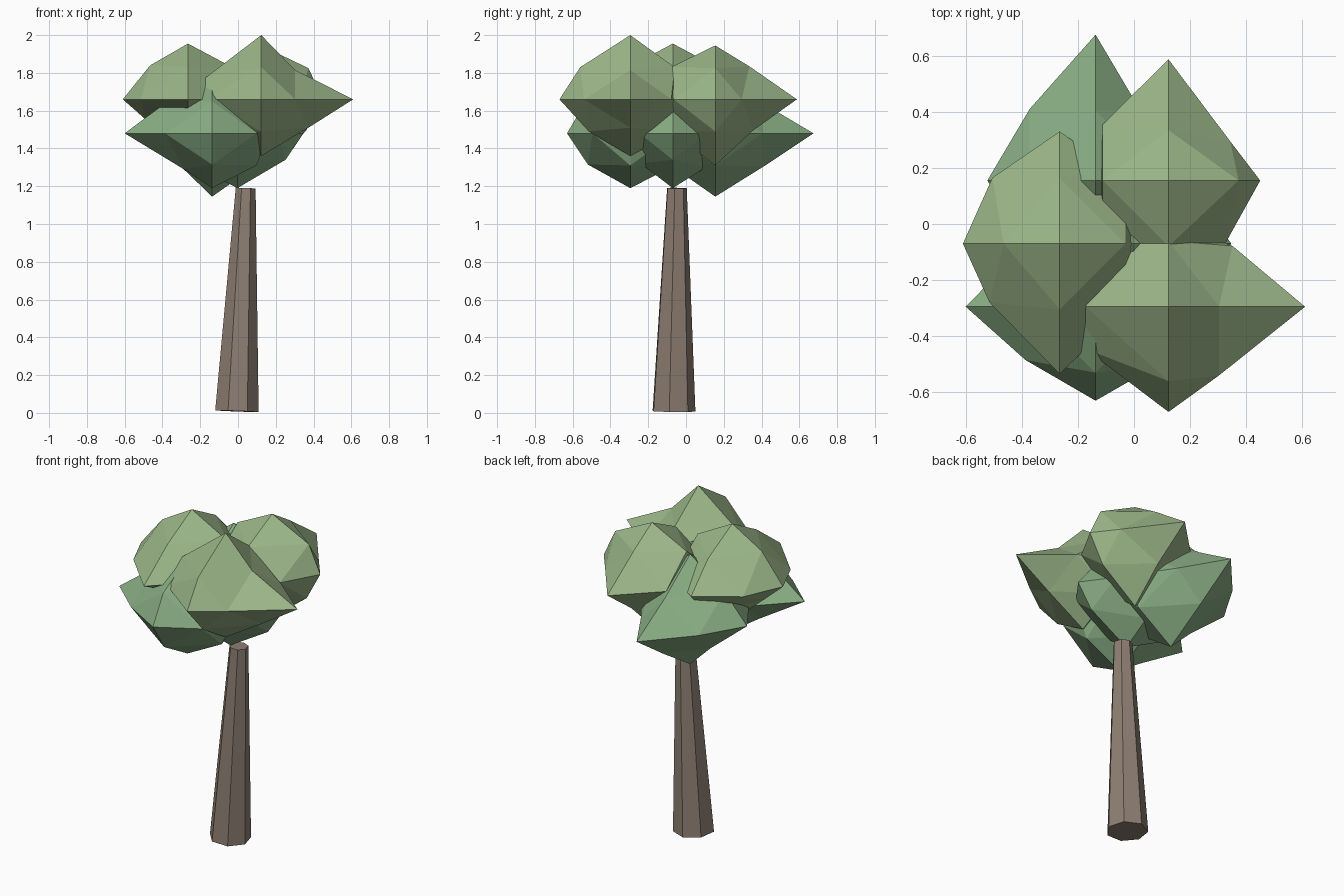
import bpy, bmesh
from math import cos, sin, radians, pi
from mathutils import Vector, Matrix

if "Cube" in bpy.data.objects:
    bpy.data.objects.remove(bpy.data.objects["Cube"])


def material(name, rgb):
    m = bpy.data.materials.new(name)
    m.diffuse_color = (*rgb, 1)
    m.use_nodes = True
    m.node_tree.nodes["Principled BSDF"].inputs["Base Color"].default_value = m.diffuse_color
    return m


LIGHT = material("light_leaf", (0.33, 0.47, 0.25))
DARK = material("dark_leaf", (0.25, 0.42, 0.23))
BARK = material("bark", (0.27, 0.21, 0.17))


def finish(name, bm, mat):
    bmesh.ops.recalc_face_normals(bm, faces=bm.faces[:])
    me = bpy.data.meshes.new(name)
    bm.to_mesh(me)
    bm.free()
    me.materials.append(mat)
    ob = bpy.data.objects.new(name, me)
    bpy.context.collection.objects.link(ob)
    return ob


DIRS = {"E": Vector((1, 0, 0)), "W": Vector((-1, 0, 0)),
        "N": Vector((0, 1, 0)), "S": Vector((0, -1, 0)),
        "T": Vector((0, 0, 1)), "B": Vector((0, 0, -1))}


# Leaf clump: octahedron split once, reach = corner distances (E W N S T B),
# mids = uneven edge midpoints as distances along their two directions
def clump(name, mat, centre, reach, mids):
    bm = bmesh.new()
    c = Vector(centre)
    corner = {k: bm.verts.new(c + DIRS[k] * r) for k, r in zip("EWNSTB", reach)}
    cache = {}

    def mid(a, b):
        key = a + b
        if key not in cache:
            d = mids.get(key, (0.235, 0.235 if b in "NS" else 0.17))
            cache[key] = bm.verts.new(c + DIRS[a] * d[0] + DIRS[b] * d[1])
        return cache[key]

    for x in "EW":
        for y in "NS":
            for z in "TB":
                xy, yz, xz = mid(x, y), mid(y, z), mid(x, z)
                for tri in ((corner[x], xy, xz), (corner[y], yz, xy),
                            (corner[z], xz, yz), (xy, yz, xz)):
                    bm.faces.new(tri)
    finish(name, bm, mat)


# Upper clumps
clump("upper_leaves_left", LIGHT, (-0.265, -0.07, 1.66),
      (0.30, 0.345, 0.40, 0.465, 0.295, 0.30),
      {"WN": (0.24, 0.235), "WS": (0.25, 0.21), "WT": (0.20, 0.18),
       "WB": (0.22, 0.11), "SB": (0.22, 0.12)})
clump("upper_leaves_front", LIGHT, (0.123, -0.295, 1.66),
      (0.487, 0.295, 0.30, 0.375, 0.34, 0.30),
      {"ES": (0.18, 0.245), "EN": (0.228, 0.217), "ET": (0.18, 0.155),
       "EB": (0.25, 0.15), "WS": (0.297, 0.15), "WT": (0.295, 0.115),
       "ST": (0.265, 0.17), "SB": (0.22, 0.17)})
clump("upper_leaves_back", LIGHT, (0.123, 0.155, 1.66),
      (0.327, 0.26, 0.432, 0.30, 0.285, 0.35),
      {"EN": (0.22, 0.14), "ES": (0.205, 0.22), "WN": (0.235, 0.20),
       "ET": (0.25, 0.165), "NT": (0.18, 0.175), "NB": (0.20, 0.165)})

# Lower clumps
clump("lower_leaves_front", DARK, (-0.137, -0.295, 1.48),
      (0.30, 0.463, 0.33, 0.335, 0.30, 0.29),
      {"WS": (0.25, 0.19), "ES": (0.235, 0.20), "WB": (0.15, 0.19),
       "SB": (0.225, 0.165)})
clump("lower_leaves_back", DARK, (-0.137, 0.155, 1.48),
      (0.33, 0.386, 0.52, 0.30, 0.34, 0.335),
      {"WN": (0.235, 0.255), "EN": (0.16, 0.25), "NT": (0.25, 0.16),
       "NB": (0.26, 0.173), "WB": (0.14, 0.20)})
clump("lower_leaves_middle", DARK, (-0.003, -0.07, 1.48),
      (0.35, 0.30, 0.27, 0.27, 0.30, 0.29),
      {"EN": (0.22, 0.18), "ES": (0.22, 0.175), "EB": (0.255, 0.14),
       "NB": (0.175, 0.18), "SB": (0.17, 0.16), "ET": (0.23, 0.15)})

# Leaning seven-sided trunk
base, top = Vector((-0.007, -0.068, 0.009)), Vector((0.04, -0.05, 1.19))
rot = Vector((0, 0, 1)).rotation_difference(top - base).to_matrix()
bm = bmesh.new()
rings = []
for p, r in ((base, 0.118), (top, 0.054)):
    angles = [radians(-10) + i * 2 * pi / 7 for i in range(7)]
    rings.append([bm.verts.new(p + rot @ Vector((r * cos(a), r * sin(a), 0)))
                  for a in angles])
for i in range(7):
    j = (i + 1) % 7
    bm.faces.new((rings[0][i], rings[0][j], rings[1][j], rings[1][i]))
for ring in rings:
    bm.faces.new(ring)
finish("trunk", bm, BARK)
